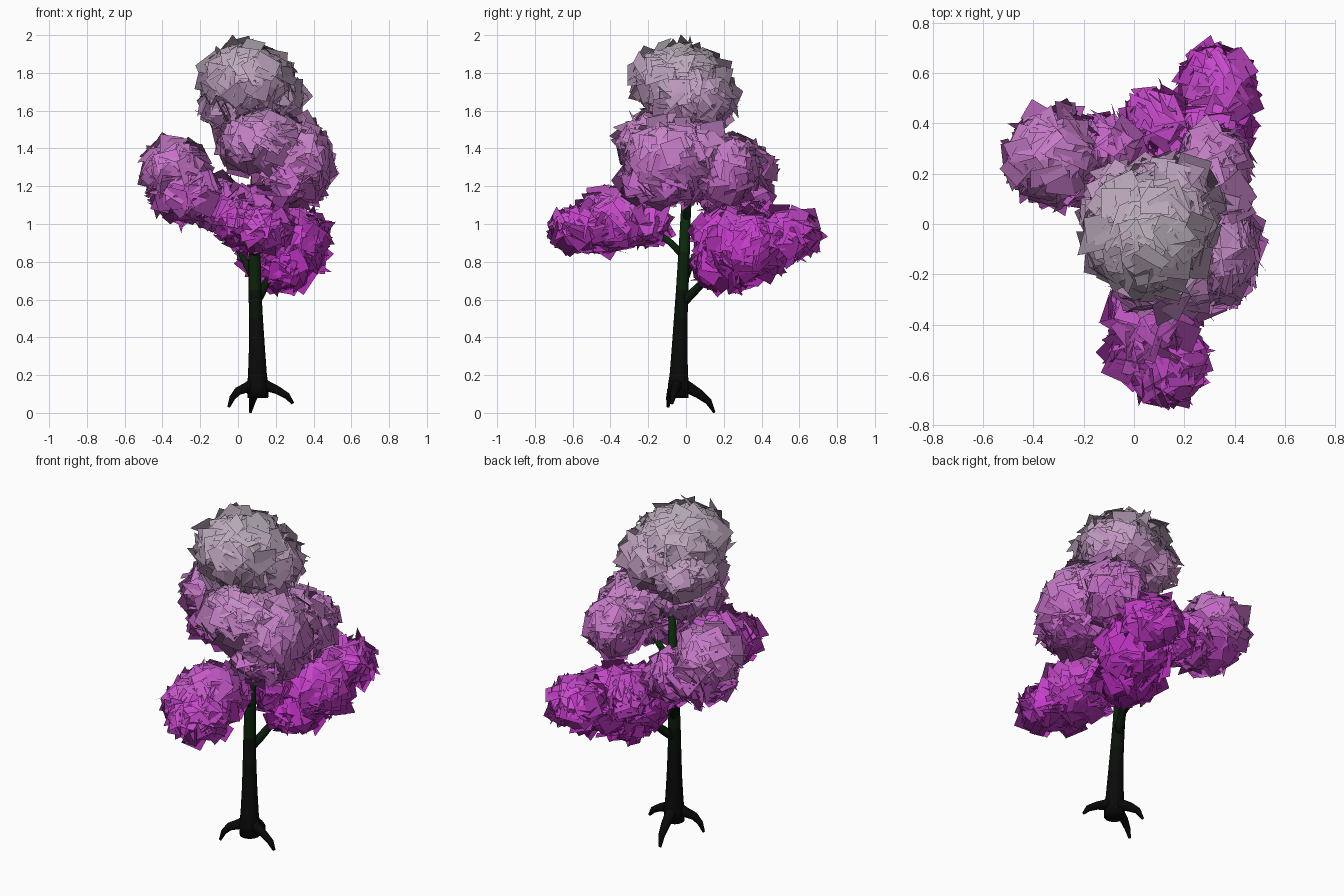
import bpy, bmesh, math, random
from mathutils import Vector, Matrix

if "Cube" in bpy.data.objects:
    bpy.data.objects.remove(bpy.data.objects["Cube"])

random.seed(7)

# height gradients, shared as banded materials
LEAF_STOPS = [(0.65, (0.48, 0.02, 0.50)), (1.0, (0.57, 0.05, 0.60)), (1.25, (0.56, 0.15, 0.57)),
              (1.5, (0.56, 0.24, 0.57)), (1.75, (0.52, 0.36, 0.52)), (2.0, (0.48, 0.44, 0.48))]
BARK_STOPS = [(0.0, (0.002, 0.002, 0.002)), (0.5, (0.003, 0.004, 0.003)),
              (0.9, (0.003, 0.02, 0.003)), (1.3, (0.006, 0.05, 0.008))]
BANDS = 24


def ramp(stops, z):
    for (z0, c0), (z1, c1) in zip(stops, stops[1:]):
        if z <= z1:
            t = max(0, (z - z0) / (z1 - z0))
            return [a + (b - a) * t for a, b in zip(c0, c1)]
    return stops[-1][1]


def make_bands(name, stops):
    mats = []
    for i in range(BANDS):
        m = bpy.data.materials.new(f"{name}_{i}")
        m.diffuse_color = (*ramp(stops, (i + 0.5) * 2 / BANDS), 1)
        m.use_nodes = True
        m.node_tree.nodes["Principled BSDF"].inputs["Base Color"].default_value = m.diffuse_color
        mats.append(m)
    return mats


LEAF = make_bands("leaf", LEAF_STOPS)
BARK = make_bands("bark", BARK_STOPS)


def finish(name, bm, mats):
    for f in bm.faces:
        z = f.calc_center_median().z
        f.material_index = min(BANDS - 1, max(0, int(z * BANDS / 2)))
        f.smooth = True
    me = bpy.data.meshes.new(name)
    bm.to_mesh(me)
    bm.free()
    for m in mats:
        me.materials.append(m)
    ob = bpy.data.objects.new(name, me)
    bpy.context.collection.objects.link(ob)
    return ob


def tube(name, pts, sides=10):
    """Tapered capped tube through (x, y, z, radius) points."""
    bm = bmesh.new()
    rings = []
    for i, p in enumerate(pts):
        a, b = Vector(pts[max(i - 1, 0)][:3]), Vector(pts[min(i + 1, len(pts) - 1)][:3])
        q = Vector((0, 0, 1)).rotation_difference((b - a).normalized())
        rings.append([bm.verts.new(Vector(p[:3]) + q @ Vector((p[3] * math.cos(t), p[3] * math.sin(t), 0)))
                      for t in (k * math.tau / sides for k in range(sides))])
    for r0, r1 in zip(rings, rings[1:]):
        for k in range(sides):
            n = (k + 1) % sides
            bm.faces.new((r0[k], r0[n], r1[n], r1[k]))
    bm.faces.new(rings[0][::-1])
    bm.faces.new(rings[-1])
    bmesh.ops.recalc_face_normals(bm, faces=bm.faces)
    return finish(name, bm, BARK)


def foliage(name, blobs, density=330):
    """Leaf cards scattered over the union of ellipsoids (centre, radii)."""
    bm = bmesh.new()
    normals = []
    for c, r in blobs:
        c, r = Vector(c), Vector(r)
        mean = sum(r) / 3
        count = int(density * 4 * math.pi * mean * mean)
        for i in range(count):
            # evenly spread directions
            z = 1 - 2 * (i + 0.5) / count
            a = i * 2.39996 + random.uniform(-0.3, 0.3)
            s = math.sqrt(1 - z * z)
            d = Vector((s * math.cos(a), s * math.sin(a), z))
            p = c + Vector(u * v for u, v in zip(d, r)) * random.uniform(0.8, 0.98)
            hidden = any(sum(((p[k] - o[k]) / q[k]) ** 2 for k in range(3)) < 0.5
                         for o, q in blobs if Vector(o) != c)
            if hidden:
                continue
            out = Vector(u / v for u, v in zip(d, r)).normalized()
            n = (out + 0.65 * Vector(random.gauss(0, 0.6) for _ in range(3))).normalized()
            m = (Matrix.Translation(p) @ Vector((0, 0, 1)).rotation_difference(n).to_matrix().to_4x4()
                 @ Matrix.Rotation(random.uniform(0, math.tau), 4, 'Z'))
            w = random.uniform(0.052, 0.068)
            bm.faces.new([bm.verts.new(m @ Vector((x * w, y * w, 0)))
                          for x, y in ((-1, -1), (1, -1), (1, 1), (-1, 1))])
            normals += [out] * 4
    ob = finish(name, bm, LEAF)
    # soft cluster shading: cards share the cluster's outward normal
    ob.data.normals_split_custom_set_from_vertices(normals)
    return ob


# trunk
tube("trunk", [(.105, -.04, .08, .055), (.105, -.04, .14, .058), (.103, -.038, .2, .05), (.1, -.034, .35, .042),
               (.095, -.028, .5, .037), (.09, -.02, .65, .034), (.088, -.01, .85, .031), (.088, 0, 1.08, .027),
               (.09, 0, 1.3, .02), (.07, -.01, 1.6, .012)], 14)

# roots
tube("root_back", [(.1, -.04, .17, .03), (.095, .02, .13, .03), (.085, .07, .1, .025), (.075, .12, .06, .018),
                   (.065, .15, .002, .007)])
tube("root_left", [(.1, -.04, .17, .03), (.05, -.06, .135, .028), (.0, -.08, .115, .022), (-.03, -.09, .08, .016),
                   (-.05, -.095, .03, .007)])
tube("root_right", [(.1, -.04, .17, .03), (.16, -.05, .14, .028), (.21, -.06, .12, .022), (.26, -.068, .09, .018),
                    (.29, -.075, .05, .008)])

# branches
tube("branch_back", [(.09, -.02, .58, .025), (.12, .03, .63, .024), (.15, .09, .69, .02), (.24, .25, .82, .015),
                     (.32, .5, .95, .006)])
tube("branch_front", [(.09, -.01, .83, .022), (.085, -.08, .9, .018), (.08, -.19, .98, .013), (.09, -.5, 1.0, .005)])
tube("branch_left", [(.09, -.01, .7, .022), (.04, .03, .8, .018), (-.06, .15, .98, .014), (-.3, .26, 1.25, .006)])
tube("branch_right", [(.09, 0, 1.02, .02), (.18, .02, 1.15, .016), (.32, .0, 1.3, .006)])

# foliage clusters
foliage("crown_top", [((.05, -.04, 1.755), (.24, .25, .2)), ((.13, .04, 1.67), (.21, .22, .18)),
                      ((-.03, .03, 1.63), (.17, .2, .15))])
foliage("crown_middle", [((.13, -.14, 1.43), (.23, .23, .16)), ((.33, -.1, 1.34), (.17, .23, .2)),
                         ((.31, .22, 1.28), (.14, .17, .17)), ((.28, -.12, 1.22), (.18, .22, .12)),
                         ((.28, .06, 1.38), (.17, .18, .15))])
foliage("crown_left", [((-.33, .27, 1.28), (.17, .18, .16)), ((-.27, .26, 1.16), (.19, .18, .14)),
                       ((-.13, .3, 1.12), (.14, .13, .13))])
foliage("crown_front", [((.13, -.55, .98), (.15, .16, .11)), ((.07, -.37, 1.02), (.17, .2, .16)),
                        ((.06, -.2, 1.0), (.11, .11, .1)), ((.02, -.5, 1.0), (.11, .13, .11))])
foliage("crown_back", [((.33, .54, .94), (.14, .16, .12)), ((.28, .33, .88), (.18, .21, .18)),
                       ((.23, .21, .77), (.15, .16, .11)), ((.09, .4, .98), (.11, .13, .1)),
                       ((.14, .2, .9), (.13, .15, .17))])
